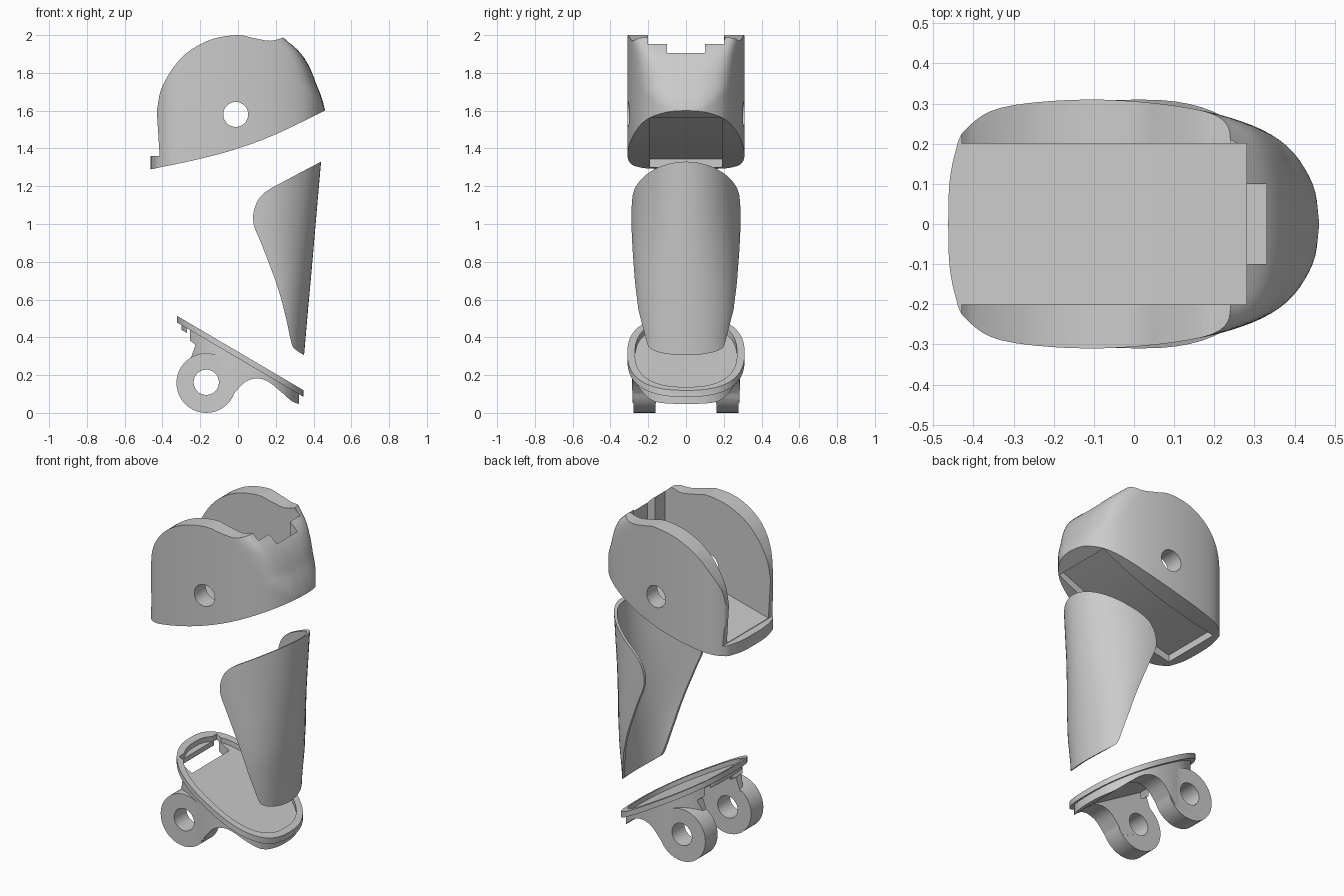
import bpy, bmesh, math
from mathutils import Vector

if "Cube" in bpy.data.objects:
    bpy.data.objects.remove(bpy.data.objects["Cube"])


def spline(pts, n=5):
    """Open Catmull-Rom curve through 2D points."""
    p = [Vector(q) for q in pts]
    p = [2 * p[0] - p[1]] + p + [2 * p[-1] - p[-2]]
    out = []
    for i in range(1, len(p) - 2):
        a, b, c, d = p[i - 1:i + 3]
        for k in range(n):
            t = k / n
            out.append(0.5 * (2 * b + (c - a) * t + (2 * a - 5 * b + 4 * c - d) * t * t
                              + (3 * b - a - 3 * c + d) * t ** 3))
    return [tuple(v) for v in out] + [tuple(pts[-1])]


def circle(cx, cz, r, n=32):
    return [(cx + r * math.cos(2 * math.pi * i / n), cz + r * math.sin(2 * math.pi * i / n))
            for i in range(n)]


def oval(rx, ry, cx=0.012, e=2.5, n=64):
    """Superellipse outline."""
    return [(cx + rx * math.copysign(abs(c) ** (2 / e), c), ry * math.copysign(abs(s) ** (2 / e), s))
            for c, s in circle(0, 0, 1, n)]


def loft(name, rings):
    """Closed solid through rings of 3D points."""
    bm = bmesh.new()
    g = [[bm.verts.new(p) for p in r] for r in rings]
    n = len(g[0])
    for r0, r1 in zip(g, g[1:]):
        for i in range(n):
            bm.faces.new((r0[i], r0[(i + 1) % n], r1[(i + 1) % n], r1[i]))
    bm.faces.new(g[0])
    bm.faces.new(g[-1][::-1])
    bmesh.ops.recalc_face_normals(bm, faces=bm.faces)
    me = bpy.data.meshes.new(name)
    bm.to_mesh(me)
    bm.free()
    ob = bpy.data.objects.new(name, me)
    bpy.context.collection.objects.link(ob)
    return ob


def prism(name, pts, lo, hi):
    """Extrude an xz profile along y."""
    return loft(name, [[(x, y, z) for x, z in pts] for y in (lo, hi)])


def cut(ob, cutter, op='DIFFERENCE'):
    """Apply a boolean and discard the cutter."""
    m = ob.modifiers.new('cut', 'BOOLEAN')
    m.operation, m.object, m.solver = op, cutter, 'EXACT'
    bpy.context.view_layer.update()
    me = bpy.data.meshes.new_from_object(ob.evaluated_get(bpy.context.evaluated_depsgraph_get()))
    ob.modifiers.clear()
    ob.data = me
    bpy.data.objects.remove(cutter)


def smooth(ob):
    bpy.ops.object.select_all(action='DESELECT')
    ob.select_set(True)
    bpy.context.view_layer.objects.active = ob
    bpy.ops.object.shade_smooth_by_angle(angle=math.radians(30))


# Upper cap: plan outline lofted upward, its front blended back along the brow
half = spline([(0.462, 0), (0.445, 0.1), (0.38, 0.195), (0.27, 0.255), (0.1, 0.295),
               (-0.12, 0.31), (-0.33, 0.29), (-0.42, 0.235), (-0.445, 0.18), (-0.46, 0.1),
               (-0.463, 0)])
plan = half + [(x, -y) for x, y in half[-2:0:-1]]
brow = spline([(0.462, 1.6), (0.45, 1.68), (0.41, 1.78), (0.335, 1.9), (0.24, 1.987)])


def layer(z, bx):
    k = 0.001 + 0.12 * min(1, max(0, (z - 1.6) / 0.15))
    out = []
    for x, y in plan:
        h = max(k - abs(x - bx), 0) / k
        out.append((min(x, bx) - h * h * k / 4, y, z))
    return out


cap = loft('upper_cap', [layer(1.1, 0.5)] + [layer(z, x) for x, z in brow] + [layer(2.1, 0.12)])
bottom = spline([(0.46, 1.6), (0.2, 1.475), (0, 1.40), (-0.2, 1.345), (-0.46, 1.29)])
dome = spline([(-0.43, 1.6), (-0.40, 1.73), (-0.30, 1.88), (-0.16, 1.97), (-0.01, 2.0),
               (0.08, 1.985), (0.17, 1.97), (0.24, 1.987)])
cut(cap, prism('profile', [(0.6, 1.665)] + bottom + [(-0.5, 1.28), (-0.5, 1.36), (-0.415, 1.36)]
               + dome + [(0.6, 2.08)], -0.5, 0.5), 'INTERSECT')

# Cap slot, front notch, underside recess and pivot hole
cut(cap, prism('slot', [(-0.6, 1.358), (-0.42, 1.362), (-0.2, 1.42), (0, 1.475), (0.2, 1.55),
                        (0.28, 1.585), (0.28, 2.2), (-0.6, 2.2)], -0.2, 0.2))
cut(cap, prism('notch', [(0.2, 1.64), (0.33, 1.64), (0.33, 2.2), (0.2, 2.2)], -0.1, 0.1))
cut(cap, prism('recess', [(-0.41, 1.1), (-0.41, 1.343), (-0.2, 1.395), (0, 1.45), (0.2, 1.525),
                          (0.38, 1.6), (0.38, 1.1)], -0.19, 0.19))
cut(cap, prism('pivot', circle(-0.012, 1.58, 0.066), -0.5, 0.5))
smooth(cap)

# Middle shell: tapered half tube, (z, front x, half width, depth)
rings = []
for z, fx, w, d in [(0.25, 0.345, 0.222, 0.11), (0.4, 0.358, 0.235, 0.14),
                    (0.55, 0.371, 0.262, 0.175), (0.7, 0.385, 0.274, 0.22),
                    (0.85, 0.398, 0.284, 0.29), (1.0, 0.411, 0.29, 0.35),
                    (1.15, 0.424, 0.288, 0.37), (1.4, 0.446, 0.272, 0.37)]:
    outer, inner = [
        [(fx - d + (d - t) * math.cos(a), (w - t) * math.sin(a), z)
         for a in (math.pi * (i / 32 - 0.5) for i in range(33))] for t in (0, 0.018)]
    rings.append(outer + inner[::-1])
shell = loft('middle_shell', rings)
side = spline([(0.44, 1.33), (0.27, 1.24), (0.14, 1.165), (0.09, 1.09), (0.083, 1.0), (0.13, 0.88),
               (0.205, 0.68), (0.25, 0.52), (0.283, 0.37), (0.305, 0.335), (0.35, 0.305)])
cut(shell, prism('trim', side + [(0.6, 0.15), (0.6, 1.42)], -0.5, 0.5), 'INTERSECT')
smooth(shell)


def slope(x, drop):
    """Point below the sloped top plane of the hinge base."""
    return (x, 0.512 - (x + 0.32) * 0.588 - drop)


def slab(name, outline, top, low):
    return loft(name, [[(x, y, slope(x, d)[1]) for x, y in outline] for d in (top, low)])


# Hinge base: skirt and arms, then round lugs and a thin sloped plate
arm = spline([(-0.06, 0.05), (-0.01, 0.115), (0.04, 0.165), (0.10, 0.182), (0.16, 0.165),
              (0.23, 0.11), (0.285, 0.062), (0.33, 0.045)])
base = prism('hinge_base', [slope(-0.34, 0.015), (-0.29, 0.385), (-0.25, 0.38), (-0.225, 0.36),
                            (-0.255, 0.275), (-0.17, 0.1)] + arm + [slope(0.34, 0.015)], -0.5, 0.5)
cut(base, loft('skirt', [[(x, y, z) for x, y in oval(0.311, 0.285)] for z in (-0.1, 0.7)]),
    'INTERSECT')
for s in (-1, 1):
    cut(base, prism('lug', circle(-0.168, 0.158, 0.158, 40), s * 0.161, s * 0.279), 'UNION')
cut(base, slab('plate', oval(0.336, 0.31), 0, 0.035), 'UNION')

# Gap between lugs, sunken panel, rear opening and pivot hole
cut(base, prism('gap', [slope(-0.5, 0.06), slope(0.26, 0.06), (0.26, -0.1), (-0.5, -0.1)],
                -0.16, 0.16))
cut(base, slab('panel', oval(0.305, 0.27), -0.2, 0.03))
cut(base, prism('opening', [slope(-0.27, -0.1), slope(-0.185, -0.1), slope(-0.185, 0.1),
                            slope(-0.27, 0.1)], -0.18, 0.18))
cut(base, prism('pivot', circle(-0.168, 0.162, 0.067), -0.5, 0.5))
smooth(base)
